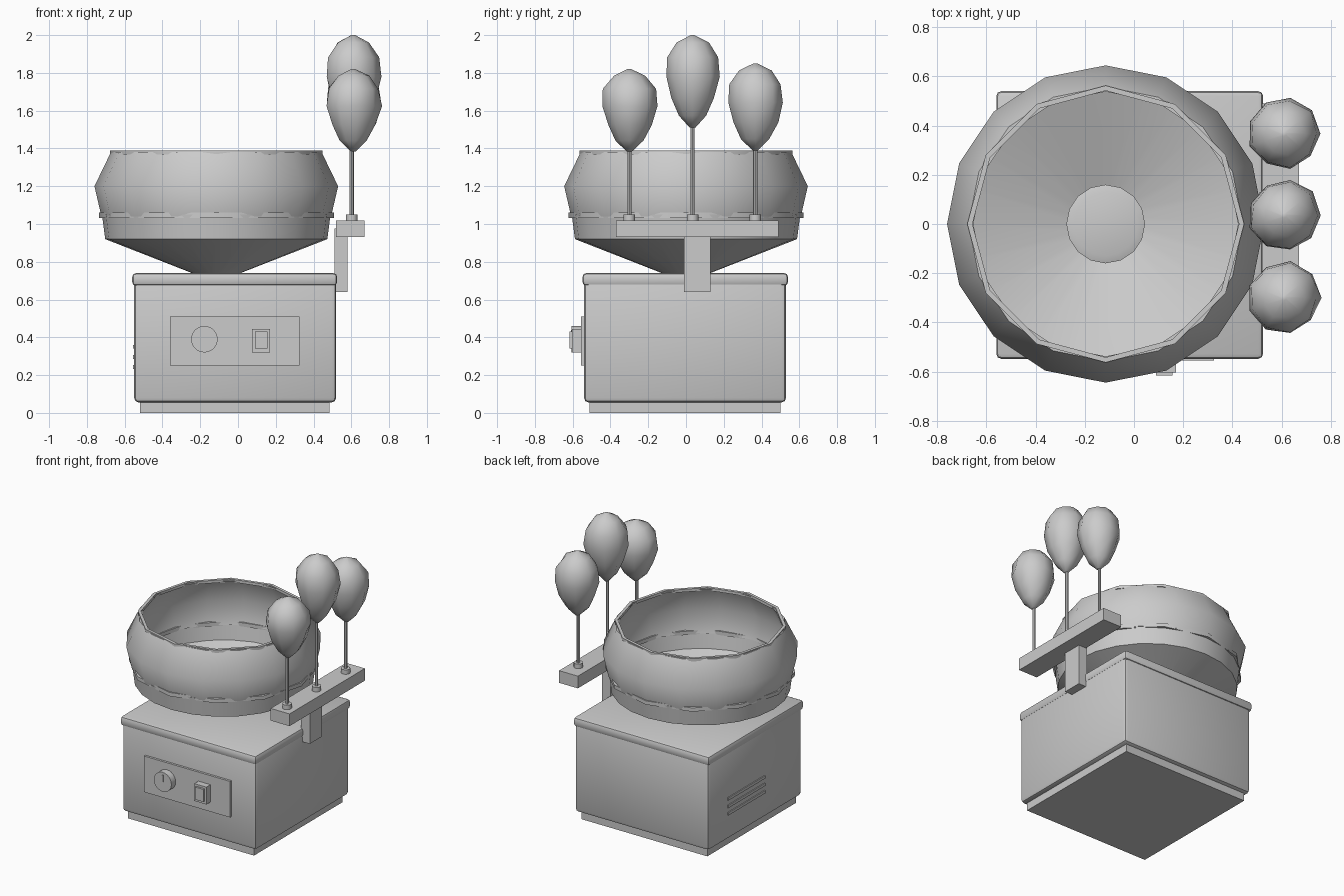
import bpy, bmesh, math, random
from mathutils import Vector

if "Cube" in bpy.data.objects:
    bpy.data.objects.remove(bpy.data.objects["Cube"])

random.seed(4)
CX = -0.115  # bowl axis


def finish(name, bm, angle=40):
    bmesh.ops.recalc_face_normals(bm, faces=bm.faces)
    me = bpy.data.meshes.new(name)
    bm.to_mesh(me)
    bm.free()
    ob = bpy.data.objects.new(name, me)
    bpy.context.collection.objects.link(ob)
    bpy.ops.object.select_all(action='DESELECT')
    ob.select_set(True)
    bpy.context.view_layer.objects.active = ob
    bpy.ops.object.shade_smooth_by_angle(angle=math.radians(angle))
    return ob


def box(name, x, y, z, bevel=0.0, segs=2):
    bm = bmesh.new()
    bmesh.ops.create_cube(bm, size=1)
    for v in bm.verts:
        for i, (a, b) in enumerate((x, y, z)):
            v.co[i] = (a + b) / 2 + v.co[i] * (b - a)
    if bevel:
        bmesh.ops.bevel(bm, geom=bm.edges[:], offset=bevel, segments=segs,
                        profile=0.5, affect='EDGES')
    return finish(name, bm)


def lathe(name, profile, sides, cx, cy, closed=False, jitter=0.0, angle=40):
    """Turn (radius, z) points around a vertical axis; open ends are capped."""
    bm = bmesh.new()
    rings = []
    for r, z in profile:
        ring = []
        for i in range(sides):
            a = math.tau * i / sides
            d = 1 + random.uniform(-jitter, jitter)
            ring.append(bm.verts.new((cx + r * d * math.cos(a), cy + r * d * math.sin(a), z)))
        rings.append(ring)
    pairs = list(zip(rings, rings[1:]))
    if closed:
        pairs.append((rings[-1], rings[0]))
    for lo, hi in pairs:
        for i in range(sides):
            j = (i + 1) % sides
            bm.faces.new((lo[i], lo[j], hi[j], hi[i]))
    if not closed:
        bm.faces.new(rings[0][::-1])
        bm.faces.new(rings[-1])
    return finish(name, bm, angle)


# Cabinet
box("plinth", (-0.52, 0.485), (-0.51, 0.50), (0, 0.08))
box("cabinet", (-0.55, 0.52), (-0.54, 0.53), (0.055, 0.70), 0.025)
box("cabinet_lid", (-0.56, 0.525), (-0.548, 0.54), (0.673, 0.74), 0.02)

# Front control panel
box("control_panel", (-0.36, 0.325), (-0.556, -0.53), (0.25, 0.51))
bm = bmesh.new()
bmesh.ops.create_cone(bm, cap_ends=True, segments=24, radius1=0.07, radius2=0.07, depth=0.06)
for v in bm.verts:
    v.co = Vector((v.co.x - 0.178, -0.575 + v.co.z, 0.39 + v.co.y))
finish("dial_knob", bm)
box("dial_pointer", (-0.183, -0.173), (-0.61, -0.60), (0.39, 0.44))
box("switch_frame", (0.073, 0.17), (-0.603, -0.55), (0.32, 0.445))
box("switch_rocker", (0.09, 0.156), (-0.617, -0.59), (0.34, 0.43))

# Side vent slats
for i, z in enumerate((0.243, 0.296, 0.35)):
    box(f"vent_slat_{i + 1}", (-0.557, -0.54), (-0.11, 0.31), (z - 0.01, z + 0.01))

# Spinning pan, spinner head and guard ring
lathe("pan", [(0.115, 0.735), (0.588, 0.92), (0.605, 1.05), (0.59, 1.05),
              (0.572, 0.935), (0.115, 0.757)], 24, CX, 0, closed=True)
lathe("spinner_head", [(0.10, 0.73), (0.16, 0.775), (0.16, 0.82), (0.13, 0.83)], 16, CX, 0)
lathe("bowl_guard", [(0.608, 1.04), (0.645, 1.20), (0.558, 1.38),
                     (0.538, 1.38), (0.623, 1.20), (0.588, 1.04)], 16, CX, 0, closed=True)
lathe("guard_band", [(0.622, 1.033), (0.622, 1.06), (0.595, 1.06), (0.595, 1.033)],
      12, CX, 0, closed=True)
lathe("guard_rim", [(0.563, 1.368), (0.563, 1.388), (0.542, 1.388), (0.542, 1.368)],
      12, CX, 0, closed=True)

# Side rack
box("rack_post", (0.51, 0.58), (-0.01, 0.13), (0.64, 0.975))
box("rack_bar", (0.52, 0.67), (-0.37, 0.49), (0.93, 1.018))

# Spun sugar on sticks: (y, bottom, top)
shape = [(0.015, 0), (0.075, 0.13), (0.118, 0.32), (0.146, 0.55), (0.138, 0.76),
         (0.085, 0.92), (0.01, 1.0)]
for i, (y, lo, hi) in enumerate(((-0.30, 1.385, 1.82), (0.035, 1.51, 2.0), (0.367, 1.39, 1.85))):
    lathe(f"stick_socket_{i + 1}", [(0.031, 1.01), (0.031, 1.05)], 12, 0.602, y)
    lathe(f"stick_{i + 1}", [(0.011, 1.02), (0.011, lo + 0.1)], 8, 0.602, y)
    lathe(f"sugar_floss_{i + 1}", [(r, lo + t * (hi - lo)) for r, t in shape],
          9, 0.61, y, jitter=0.05, angle=60)
